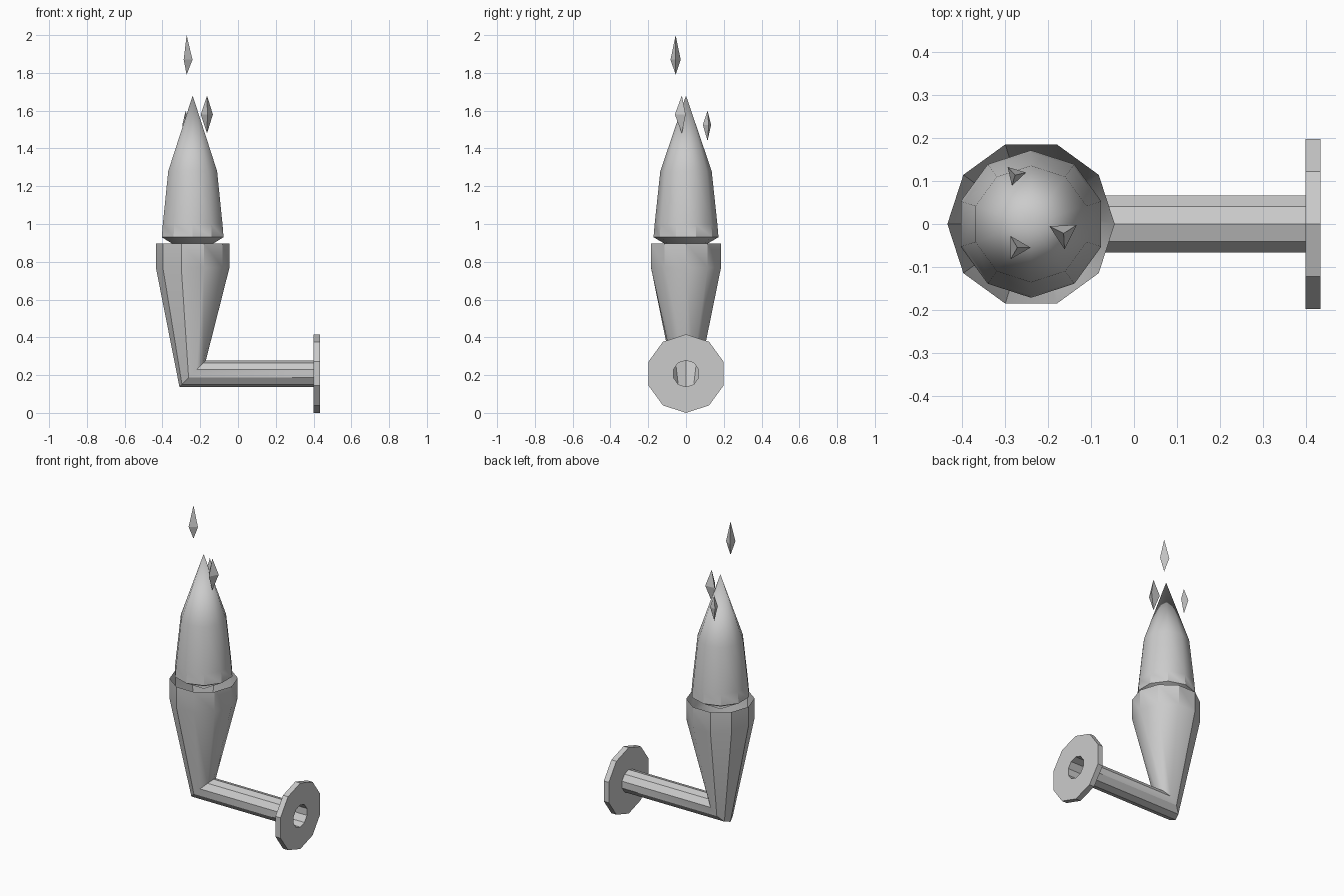
import bpy, bmesh, math

if "Cube" in bpy.data.objects:
    bpy.data.objects.remove(bpy.data.objects["Cube"])

SIDES = 10
AXIS_X = -0.24      # upright axis of the torch
PIPE_Z = 0.208      # height of the horizontal arm
CREASE = math.radians(35)

grey = bpy.data.materials.new("grey")
grey.diffuse_color = (0.6, 0.6, 0.6, 1)
grey.use_nodes = True
grey.node_tree.nodes["Principled BSDF"].inputs["Base Color"].default_value = grey.diffuse_color


def circle(n, start=0.0):
    return [(math.cos(start + i * math.tau / n), math.sin(start + i * math.tau / n))
            for i in range(n)]


def skin(bm, a, b):
    """Join two rings (or a ring and a single point) with faces."""
    n = max(len(a), len(b))
    for i in range(n):
        j = (i + 1) % n
        if len(a) == 1:
            bm.faces.new((a[0], b[i], b[j]))
        elif len(b) == 1:
            bm.faces.new((a[i], b[0], a[j]))
        else:
            bm.faces.new((a[i], b[i], b[j], a[j]))


def finish(bm, name, smooth=True, soft_above=99.0):
    bm.normal_update()
    for f in bm.faces:
        f.smooth = smooth
    for e in bm.edges:
        soft = min(v.co.z for v in e.verts) >= soft_above
        e.smooth = soft or e.calc_face_angle(math.pi) < CREASE
    mesh = bpy.data.meshes.new(name)
    bm.to_mesh(mesh)
    bm.free()
    mesh.materials.append(grey)
    obj = bpy.data.objects.new(name, mesh)
    bpy.context.collection.objects.link(obj)
    return obj


def lathe(name, x, y, profile, n, start=0.0, **kw):
    """Turn a (radius, height) profile, listed from top to bottom."""
    bm = bmesh.new()
    rings = []
    for r, z in profile:
        pts = circle(n, start) if r else [(0, 0)]
        rings.append([bm.verts.new((x + r * c, y + r * s, z)) for c, s in pts])
    for a, b in zip(rings, rings[1:]):
        skin(bm, a, b)
    return finish(bm, name, **kw)


# Open cup, mitred elbow, arm and wall flange as one hollow skin
bm = bmesh.new()
unit = circle(SIDES)
rings = [[bm.verts.new((AXIS_X + 0.195 * c, 0.195 * s, z)) for c, s in unit]
         for z in (0.897, 0.77)]
rings.append([bm.verts.new((AXIS_X + 0.07 * c, 0.07 * s, PIPE_Z + 0.07 * c))
              for c, s in unit])
for x, r in ((0.40, 0.07), (0.40, 0.208), (0.435, 0.208), (0.435, 0.07)):
    rings.append([bm.verts.new((x, r * s, PIPE_Z + r * c)) for c, s in unit])
rings.append(rings[3])      # wall of the flange hole
for a, b in zip(rings, rings[1:]):
    skin(bm, a, b)
finish(bm, "torch_holder")

# Flame with a pointed underside sunk into the cup
lathe("flame", AXIS_X, 0,
      [(0, 1.68), (0.136, 1.28), (0.166, 1.0), (0.172, 0.93), (0, 0.83)],
      SIDES, math.pi / 2, soft_above=0.99)

# Floating three-sided sparks: x, y, radius, turn, bottom, middle, top
for i, (x, y, r, turn, low, mid, top) in enumerate((
        (-0.272, -0.055, 0.031, 0, 1.79, 1.87, 2.0),
        (-0.164, -0.022, 0.037, 33, 1.48, 1.58, 1.68),
        (-0.277, 0.114, 0.026, 13, 1.44, 1.525, 1.6))):
    lathe(f"spark_{i + 1}", x, y, [(0, top), (r, mid), (0, low)], 3,
          math.radians(turn), smooth=False)
